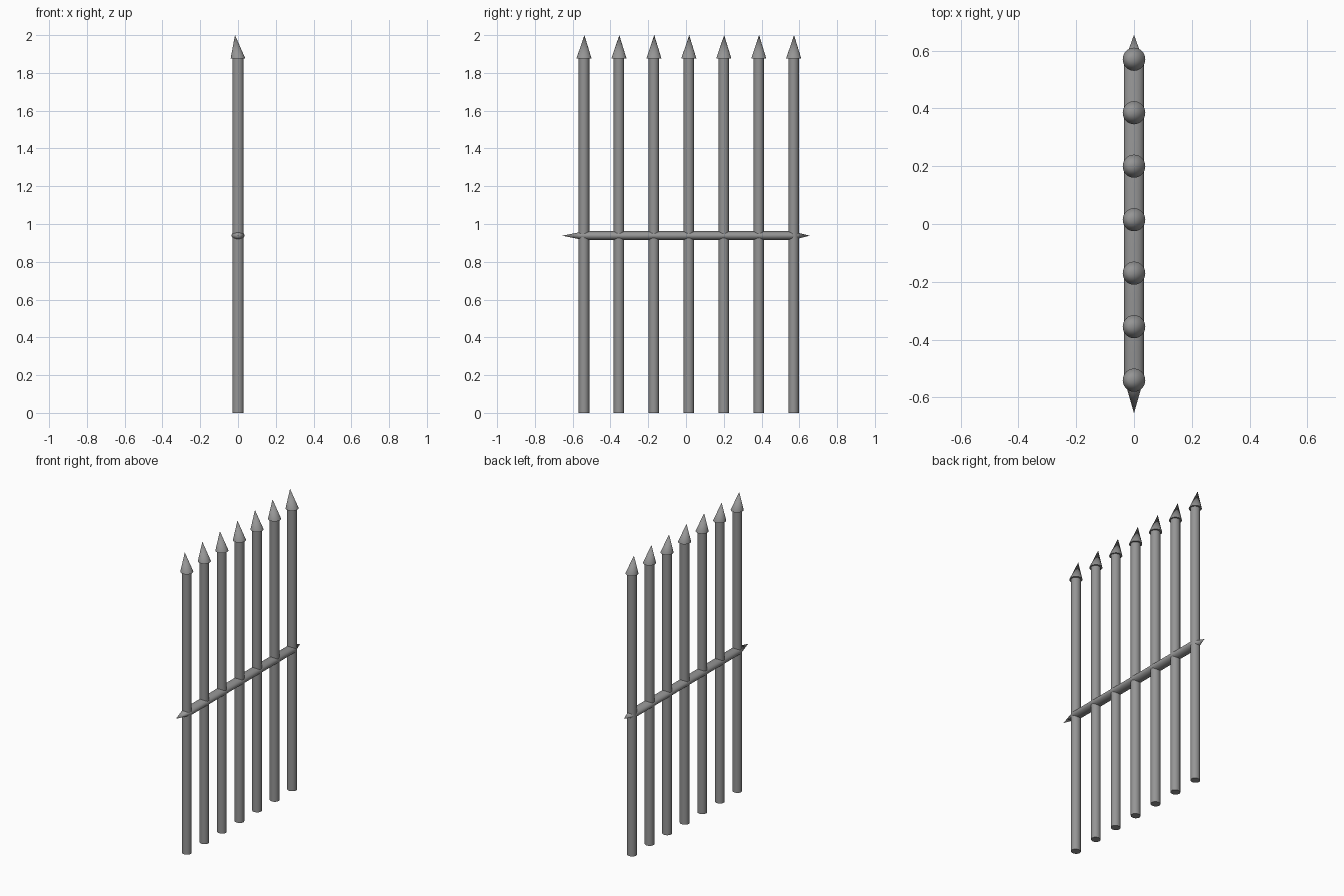
import bpy, bmesh, math
from mathutils import Vector

if "Cube" in bpy.data.objects:
    bpy.data.objects.remove(bpy.data.objects["Cube"])

iron = bpy.data.materials.new("grey iron")
iron.diffuse_color = (0.3, 0.3, 0.3, 1)
iron.use_nodes = True
iron.node_tree.nodes["Principled BSDF"].inputs["Base Color"].default_value = iron.diffuse_color
SIDES = 32


def loft(name, rings):
    """Skin elliptical rings (centre, u axis, v axis); a ring without axes is a point."""
    bm = bmesh.new()
    loops = []
    for centre, u, v in rings:
        c = Vector(centre)
        if u is None:
            loops.append([bm.verts.new(c)])
            continue
        angles = [2 * math.pi * i / SIDES for i in range(SIDES)]
        loops.append([bm.verts.new(c + Vector(u) * math.cos(a) + Vector(v) * math.sin(a))
                      for a in angles])
    for a, b in zip(loops, loops[1:]):
        for i in range(SIDES):
            j = (i + 1) % SIDES
            if len(a) == 1:
                bm.faces.new((a[0], b[j], b[i]))
            elif len(b) == 1:
                bm.faces.new((a[i], a[j], b[0]))
            else:
                bm.faces.new((a[i], a[j], b[j], b[i]))
    for end in (loops[0], loops[-1]):
        if len(end) > 1:
            bm.faces.new(end)
    bmesh.ops.recalc_face_normals(bm, faces=bm.faces)
    mesh = bpy.data.meshes.new(name)
    bm.to_mesh(mesh)
    bm.free()
    mesh.materials.append(iron)
    obj = bpy.data.objects.new(name, mesh)
    bpy.context.collection.objects.link(obj)
    bpy.ops.object.select_all(action='DESELECT')
    obj.select_set(True)
    bpy.context.view_layer.objects.active = obj
    bpy.ops.object.shade_smooth_by_angle(angle=math.radians(35))


# Upright bars, each topped by a spike whose point leans slightly to -x
for n in range(7):
    y = -0.54 + n * 0.185
    bx, by = (0.030, 0, 0), (0, 0.028, 0)
    loft(f"upright_bar_{n + 1}", [((0, y, 0), bx, by), ((0, y, 1.89), bx, by)])
    sx, sy = (0.039, 0, 0), (0, 0.040, 0)
    loft(f"spike_{n + 1}", [((0, y, 1.876), sx, sy), ((-0.016, y + 0.002, 2.0), None, None)])

# Flattened cross rail with pointed ends
Z = 0.938
rx, rz = (0.034, 0, 0), (0, 0, 0.024)
loft("cross_rail", [((0, -0.655, Z), None, None),
                    ((0, -0.535, Z), rx, rz),
                    ((0, 0.56, Z), rx, rz),
                    ((0, 0.655, Z), None, None)])
